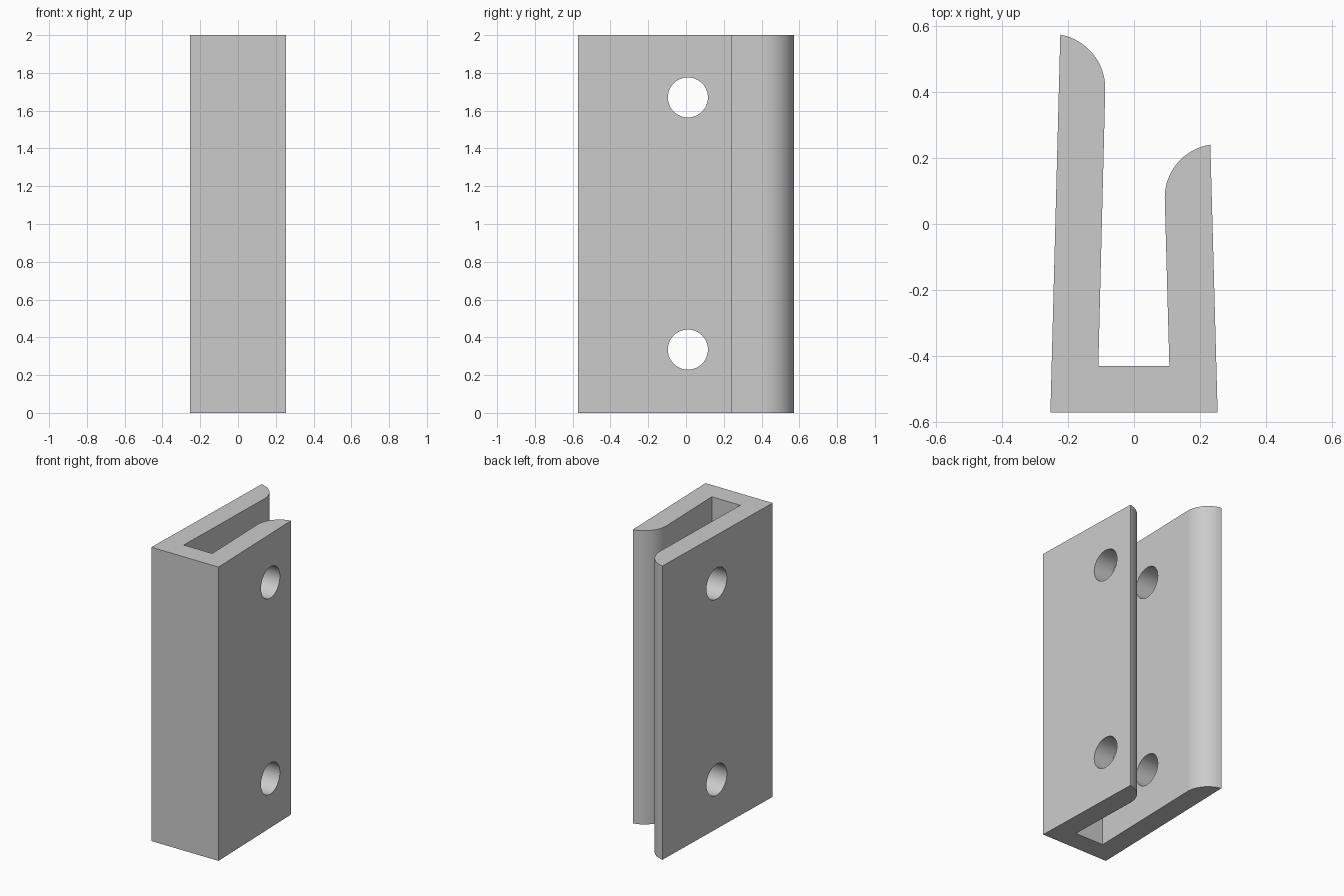
import bpy
import bmesh
from math import atan2, cos, sin, pi
from mathutils import Matrix, Vector

default_cube = bpy.data.objects.get("Cube")
if default_cube:
    bpy.data.objects.remove(default_cube, do_unlink=True)

HEIGHT = 2.0
HOLE_Y, HOLE_RADIUS = 0.01, 0.106
HOLE_HEIGHTS = (0.335, 1.67)
ARC_STEPS = 16

grey = bpy.data.materials.new("plain_grey")
grey.use_nodes = True
colour = (0.6, 0.6, 0.6, 1)
grey.diffuse_color = colour
grey.node_tree.nodes["Principled BSDF"].inputs["Base Color"].default_value = colour


def new_object(name, bm):
    bmesh.ops.recalc_face_normals(bm, faces=bm.faces[:])
    mesh = bpy.data.meshes.new(name)
    bm.to_mesh(mesh)
    bm.free()
    mesh.materials.append(grey)
    obj = bpy.data.objects.new(name, mesh)
    bpy.context.collection.objects.link(obj)
    return obj


def arm(side, foot_out, tip_out, tip_in, foot_in):
    """Outline of one arm, from its outer foot round the lip to its inner foot."""
    width, rise = tip_out[0] - tip_in[0], tip_out[1] - tip_in[1]
    radius = (width ** 2 + rise ** 2) / (2 * width)
    centre = tip_in[0] + radius
    start = atan2(rise, width - radius)
    points = [foot_out]
    for i in range(ARC_STEPS + 1):
        a = start + (pi - start) * i / ARC_STEPS
        points.append((centre + radius * cos(a), tip_in[1] + radius * sin(a)))
    points.append(foot_in)
    return [(side * x, y) for x, y in points]


# Channel with a long and a short arm, each ending in a rounded lip
long_arm = arm(-1, (0.253, -0.571), (0.223, 0.573), (0.087, 0.41), (0.108, -0.43))
short_arm = arm(1, (0.253, -0.571), (0.231, 0.24), (0.093, 0.08), (0.107, -0.43))
bm = bmesh.new()
outline = long_arm + short_arm[::-1]
base = bm.faces.new([bm.verts.new((x, y, 0)) for x, y in outline])
extruded = bmesh.ops.extrude_face_region(bm, geom=[base], use_keep_orig=True)
top = [v for v in extruded["geom"] if isinstance(v, bmesh.types.BMVert)]
bmesh.ops.translate(bm, verts=top, vec=Vector((0, 0, HEIGHT)))
bracket = new_object("channel_bracket", bm)

# Round screw holes through both arms
bm = bmesh.new()
for z in HOLE_HEIGHTS:
    place = Matrix.Translation((0, HOLE_Y, z)) @ Matrix.Rotation(pi / 2, 4, "Y")
    bmesh.ops.create_cone(bm, cap_ends=True, segments=48, radius1=HOLE_RADIUS,
                          radius2=HOLE_RADIUS, depth=1, matrix=place)
cutter = new_object("hole_cutter", bm)
cutter.hide_render = True

cut = bracket.modifiers.new("screw_holes", "BOOLEAN")
cut.operation = "DIFFERENCE"
cut.solver = "EXACT"
cut.object = cutter
bpy.ops.object.select_all(action="DESELECT")
bracket.select_set(True)
bpy.context.view_layer.objects.active = bracket
bpy.ops.object.modifier_apply(modifier=cut.name)
bpy.data.objects.remove(cutter, do_unlink=True)

# Smooth lips and holes, with the flat walls kept flat
bpy.ops.object.shade_smooth_by_angle(angle=pi / 6)
weighted = bracket.modifiers.new("flat_walls", "WEIGHTED_NORMAL")
weighted.keep_sharp = True
